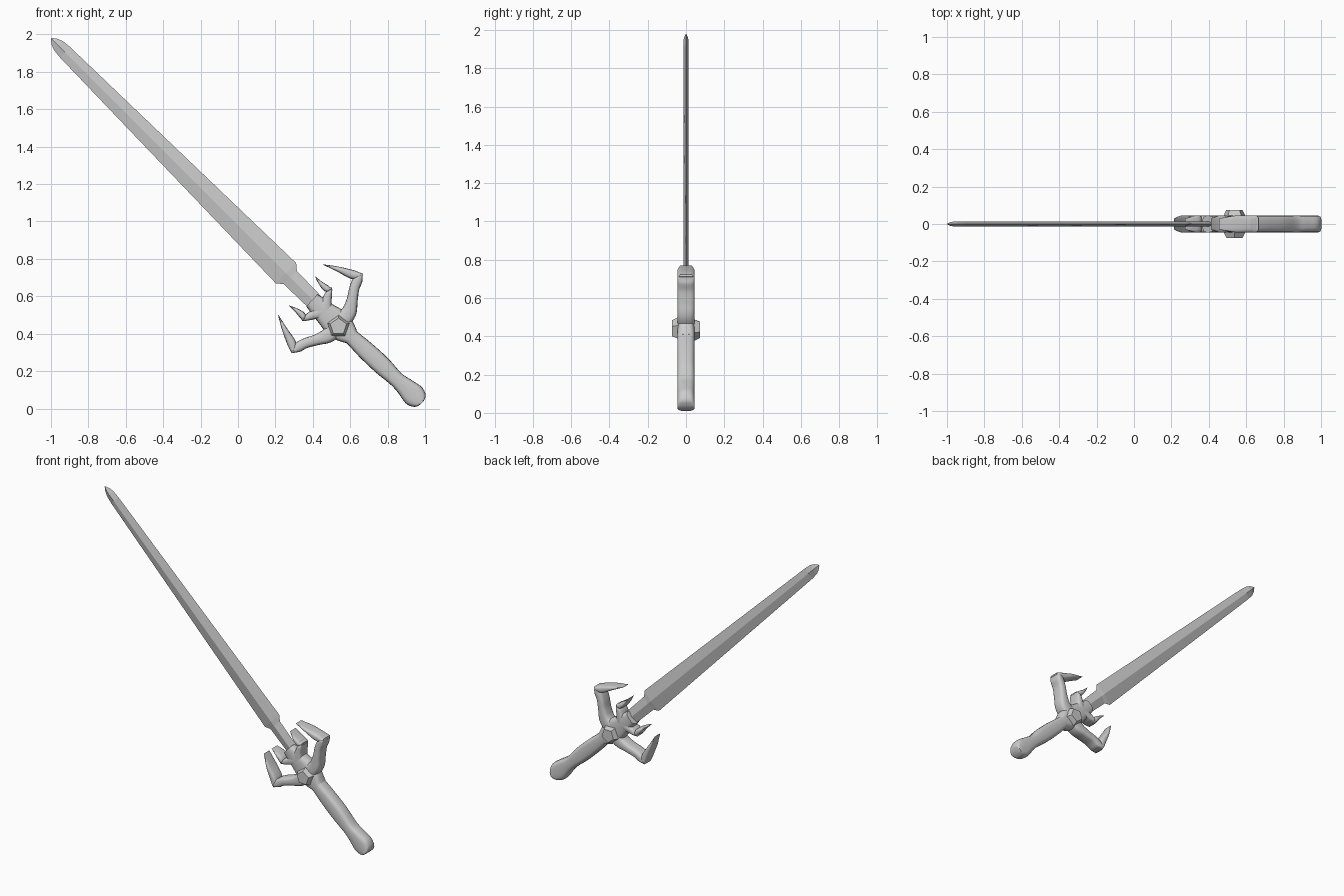
import bpy, bmesh, math
from mathutils import Vector

if "Cube" in bpy.data.objects:
    bpy.data.objects.remove(bpy.data.objects["Cube"])

HALF_DEPTH = 0.045
# the hilt is symmetric about the line n.p = c in the front (x, z) plane
TILT = math.radians(41.7)
N = Vector((math.sin(TILT), math.cos(TILT)))
C = 0.697


def reflect(p):
    v = Vector(p[:2])
    v -= N * 2 * (v.dot(N) - C)
    return (v.x, v.y, p[2])


def resample(pts, steps):
    """Catmull-Rom through (x, z, half width) points."""
    pts = [Vector(p) for p in pts]
    ext = [2 * pts[0] - pts[1]] + pts + [2 * pts[-1] - pts[-2]]
    out = []
    for a, b, c, d in zip(ext, ext[1:], ext[2:], ext[3:]):
        for i in range(steps):
            t = i / steps
            out.append(0.5 * (2 * b + (c - a) * t + (2 * a - 5 * b + 4 * c - d) * t * t
                              + (3 * b - a - 3 * c + d) * t ** 3))
    return out + [pts[-1]]


def finish(name, bm, smooth):
    bmesh.ops.recalc_face_normals(bm, faces=bm.faces)
    me = bpy.data.meshes.new(name)
    bm.to_mesh(me)
    bm.free()
    ob = bpy.data.objects.new(name, me)
    bpy.context.collection.objects.link(ob)
    if smooth:
        bpy.ops.object.select_all(action='DESELECT')
        ob.select_set(True)
        bpy.context.view_layer.objects.active = ob
        bpy.ops.object.shade_smooth_by_angle(angle=math.radians(45))
    return ob


def loft(name, stations, section, depth, smooth):
    """Sweep a section along (x, z, half width) stations lying in the y = 0 plane."""
    bm = bmesh.new()
    rings = []
    for i, p in enumerate(stations):
        q0, q1 = stations[max(i - 1, 0)], stations[min(i + 1, len(stations) - 1)]
        d = Vector((q1[0] - q0[0], q1[1] - q0[1])).normalized()
        w, t = max(p[2], 0.001), depth(p[2])
        rings.append([bm.verts.new((p[0] - d.y * w * a, t * b, p[1] + d.x * w * a))
                      for a, b in section])
    k = len(section)
    for r, s in zip(rings, rings[1:]):
        for j in range(k):
            bm.faces.new((r[j], r[(j + 1) % k], s[(j + 1) % k], s[j]))
    bm.faces.new(rings[0])
    bm.faces.new(rings[-1])
    return finish(name, bm, smooth)


def soft(v):
    return math.copysign(abs(v) ** 0.6, v)


ROUND = [(soft(math.cos(i * math.pi / 10)), soft(math.sin(i * math.pi / 10))) for i in range(20)]
DIAMOND = [(1, 0), (0, 1), (-1, 0), (0, -1)]


def hilt_depth(w):
    return HALF_DEPTH * (0.65 + 0.35 * min(1, max(w, 0) / 0.015))


def hilt_part(name, pts):
    return loft(name, resample(pts, 6), ROUND, hilt_depth, True)


# Blade: flat diamond section on a 45 degree axis, (distance along axis, half width)
S = math.sqrt(0.5)
outline = [(0.08, .045), (0.298, .05), (0.33, .077), (2.0, .039), (2.05, .034),
           (2.08, .022), (2.105, .004)]
blade = [(0.49 - u * S, 0.49 + u * S, w) for u, w in outline]
loft("blade", blade, DIAMOND, lambda w: 0.014 if w > 0.03 else 0.014 * max(w, 0.003) / 0.03, False)

# Grip and pommel
hilt_part("grip", [(.56, .425, .05), (.604, .385, .042), (.684, .31, .049), (.77, .23, .05),
                   (.845, .158, .042), (.893, .116, .05), (.936, .075, .061),
                   (.962, .05, .053), (.977, .035, .036), (.983, .029, .012)])

# Guard centre
hilt_part("guard_body", [(.395, .578, .044), (.43, .546, .054), (.47, .508, .062),
                         (.52, .463, .075), (.565, .42, .068), (.61, .38, .042)])

# Guard prongs: each is a curved arm with a backswept spike, mirrored over the axis
prongs = {
    "large_arm": [(.535, .455, .05), (.59, .51, .042), (.61, .578, .03),
                  (.622, .642, .027), (.642, .69, .026), (.662, .716, .006)],
    "large_spike": [(.667, .717, .006), (.645, .713, .017), (.61, .717, .024),
                    (.535, .745, .014), (.4545, .77, .001)],
    "small_arm": [(.462, .52, .045), (.474, .575, .027), (.484, .61, .02),
                  (.499, .638, .006)],
    "small_spike": [(.502, .642, .004), (.475, .641, .018), (.442, .67, .011),
                    (.412, .706, .001)],
}
for name, pts in prongs.items():
    hilt_part(name + "_right", pts)
    hilt_part(name + "_left", [reflect(p) for p in pts])

# Faceted gem: dodecahedron showing a pentagon on the front and back
bm = bmesh.new()
for side, turn in ((-1, 0.3), (1, 0.3 + math.pi / 5)):
    for r, y in ((.046, .074), (.074, .018)):
        for i in range(5):
            a = turn + i * math.tau / 5
            bm.verts.new((.537 + r * math.cos(a), side * y, .438 + r * math.sin(a)))
bmesh.ops.convex_hull(bm, input=bm.verts)
bmesh.ops.dissolve_limit(bm, angle_limit=0.05, verts=bm.verts, edges=bm.edges)
finish("gem", bm, False)
